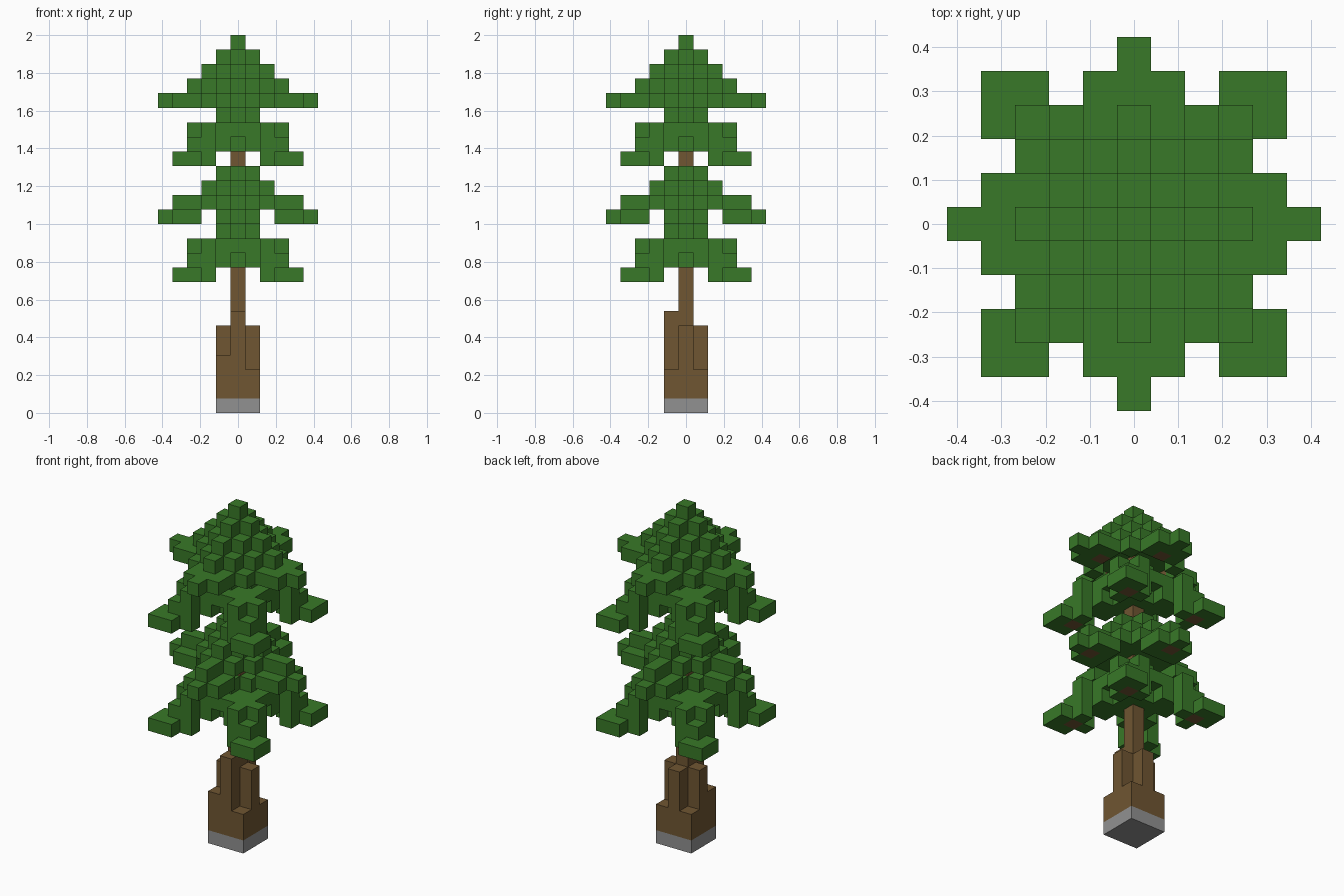
import bpy
import bmesh
from mathutils import Vector

if "Cube" in bpy.data.objects:
    bpy.data.objects.remove(bpy.data.objects["Cube"])

U = 2 / 26  # edge of one block


def material(name, rgb):
    m = bpy.data.materials.new(name)
    m.use_nodes = True
    m.diffuse_color = (*rgb, 1)
    m.node_tree.nodes["Principled BSDF"].inputs["Base Color"].default_value = (*rgb, 1)
    return m


def sym(cells):
    """Mirror cells to all four sides and swap x with y."""
    out = set()
    for x, y in cells:
        for a, b in ((x, y), (y, x)):
            out |= {(a, b), (-a, b), (a, -b), (-a, -b)}
    return out


def diamond(r):
    return sym((x, y) for x in range(r + 1) for y in range(r + 1 - x))


def rect(x0, x1, y0, y1):
    return sym((x, y) for x in range(x0, x1 + 1) for y in range(y0, y1 + 1))


cross = diamond(1)
core = rect(0, 1, 0, 1)
corner = rect(2, 3, 2, 3)
inner = rect(1, 2, 1, 2)

leaves, wood, stone = set(), set(), set()


def layer(target, z, cells):
    target |= {(x, y, z) for x, y in cells}


# Stone foot and stepped trunk
layer(stone, 0, core)
heights = {(0, -1): 7, (-1, -1): 4, (1, -1): 3, (1, 1): 3, (-1, 1): 3}
for x, y in core:
    top = 23 if (x, y) == (0, 0) else heights.get((x, y), 6)
    wood |= {(x, y, z) for z in range(1, top)}

# Two foliage tiers: cone on top, straight boughs, then drooping corner boughs
for base, reach in ((9, 4), (17, 3)):
    layer(leaves, base + 7, cross)
    layer(leaves, base + 6, diamond(2))
    layer(leaves, base + 5, diamond(3) | sym([(reach, 0)]))
    layer(leaves, base + 4, rect(3, 4, 0, 1) | sym([(5, 0)]))
    layer(leaves, base + 3, cross)
    layer(leaves, base + 2, diamond(2) | inner | (corner - sym([(3, 3)])))
    layer(leaves, base + 1, cross | inner | corner)
    layer(leaves, base, rect(3, 4, 3, 4) | sym([(2, 3)]))
    layer(wood, base + 4, sym([(reach, 0)]))
    layer(wood, base, sym([(3, 3)]))
layer(leaves, 21, sym([(2, 2)]))
layer(leaves, 25, [(0, 0)])
leaves -= wood
solid = leaves | wood | stone


def build(name, cells, mat):
    """Make the outer skin of a set of blocks."""
    bm = bmesh.new()
    for c in sorted(cells):
        for axis in range(3):
            for s in (-1, 1):
                n = [0, 0, 0]
                n[axis] = s
                if tuple(p + q for p, q in zip(c, n)) in solid:
                    continue
                n = Vector(n)
                u = Vector([0.5 * (i == (axis + 1) % 3) for i in range(3)])
                v = n.cross(u)
                mid = Vector(c) + n / 2 + Vector((0, 0, 0.5))
                pts = (mid - u - v, mid + u - v, mid + u + v, mid - u + v)
                bm.faces.new([bm.verts.new(p * U) for p in pts])
    bmesh.ops.remove_doubles(bm, verts=bm.verts, dist=U / 100)
    bmesh.ops.dissolve_limit(bm, angle_limit=0.01, verts=bm.verts, edges=bm.edges)
    me = bpy.data.meshes.new(name)
    bm.to_mesh(me)
    bm.free()
    me.materials.append(mat)
    bpy.context.collection.objects.link(bpy.data.objects.new(name, me))


build("stone_foot", stone, material("stone_grey", (0.285, 0.285, 0.285)))
build("trunk_and_branches", wood, material("bark_brown", (0.16, 0.093, 0.032)))
build("foliage", leaves, material("needle_green", (0.04, 0.19, 0.021)))
